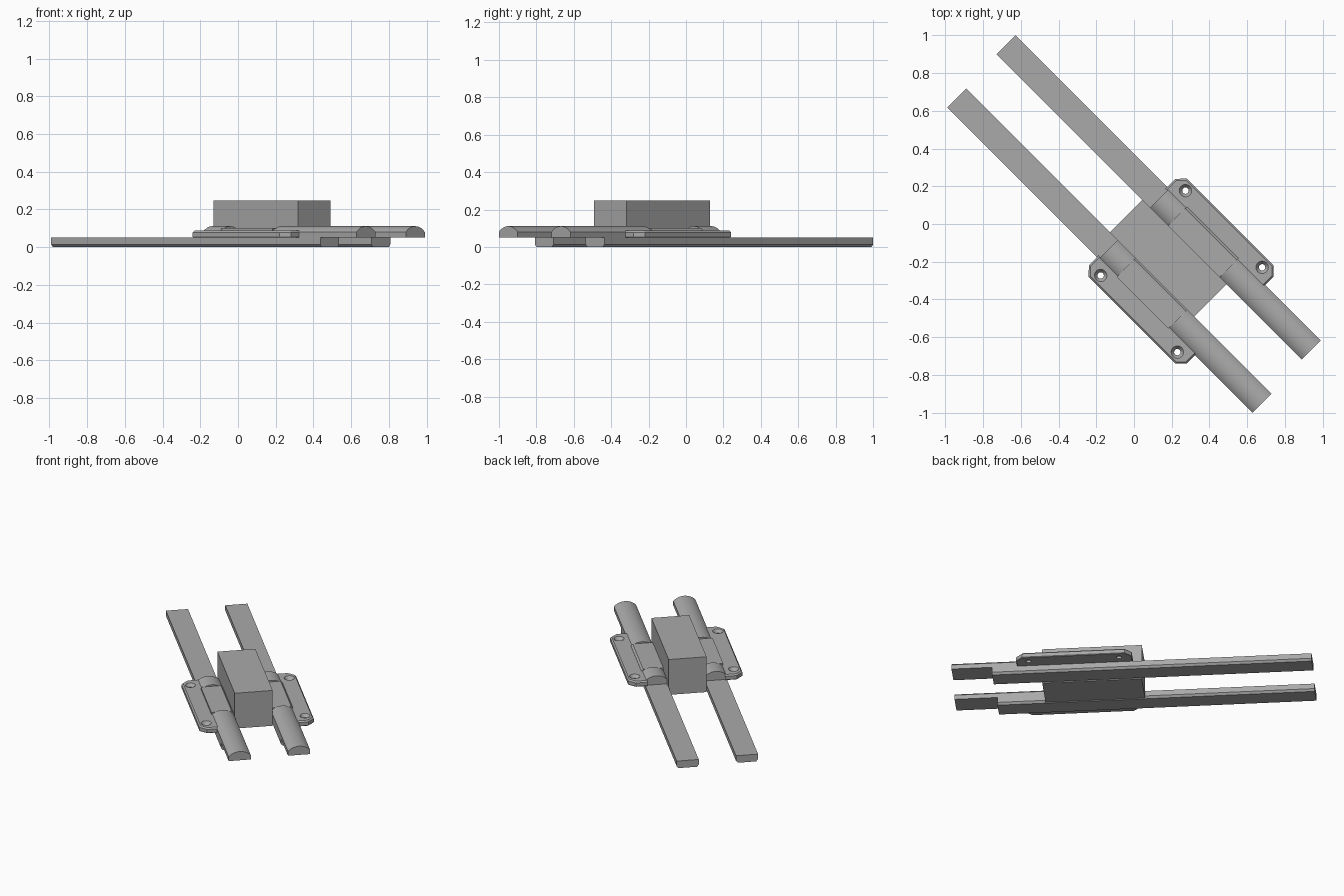
import bpy, bmesh, math

if "Cube" in bpy.data.objects:
    bpy.data.objects.remove(bpy.data.objects["Cube"])

grey = bpy.data.materials.new("mid_grey")
grey.diffuse_color = (0.4, 0.4, 0.4, 1)
grey.use_nodes = True
grey.node_tree.nodes["Principled BSDF"].inputs["Base Color"].default_value = grey.diffuse_color
TURN = -math.pi / 4  # the assembly lies diagonally; local x runs along the rails


def make(name, bm):
    bmesh.ops.recalc_face_normals(bm, faces=bm.faces)
    me = bpy.data.meshes.new(name)
    bm.to_mesh(me)
    bm.free()
    me.materials.append(grey)
    ob = bpy.data.objects.new(name, me)
    ob.rotation_euler.z = TURN
    bpy.context.collection.objects.link(ob)
    bpy.context.view_layer.objects.active = ob
    return ob


def loft(name, rings):
    """Closed solid through matching rings of points."""
    bm = bmesh.new()
    rows = [[bm.verts.new(p) for p in r] for r in rings]
    bm.faces.new(rows[0])
    bm.faces.new(rows[-1])
    for a, b in zip(rows, rows[1:]):
        for i in range(len(a)):
            j = (i + 1) % len(a)
            bm.faces.new((a[i], a[j], b[j], b[i]))
    return make(name, bm)


def bar(name, profile, u0, u1):
    return loft(name, [[(u, v, z) for v, z in profile] for u in (u0, u1)])


def cut_holes(ob, spots):
    # countersunk screw holes
    for x, y in spots:
        bm = bmesh.new()
        rows = []
        for r, z in ((0.017, 0.03), (0.017, 0.066), (0.034, 0.088), (0.034, 0.12)):
            rows.append([bm.verts.new((x + r * math.cos(a * math.pi / 8),
                                       y + r * math.sin(a * math.pi / 8), z)) for a in range(16)])
        bm.faces.new(rows[0])
        bm.faces.new(rows[-1])
        for a, b in zip(rows, rows[1:]):
            for i in range(16):
                j = (i + 1) % 16
                bm.faces.new((a[i], a[j], b[j], b[i]))
        cutter = make("hole_cutter", bm)
        cutter.hide_render = True
        bpy.context.view_layer.objects.active = ob
        mod = ob.modifiers.new("hole", "BOOLEAN")
        mod.operation, mod.object, mod.solver = "DIFFERENCE", cutter, "EXACT"
        bpy.ops.object.modifier_apply(modifier=mod.name)
        bpy.data.objects.remove(cutter)


# central block between the two rails
bar("center_block", [(-0.122, 0.0), (0.122, 0.0), (0.122, 0.247), (-0.122, 0.247)], -0.06, 0.573)

# arched cross-section of the upper rail
MID, HALF = 0.192, 0.071
arch = [(-HALF, 0.05), (HALF, 0.05)]
for i in range(13):
    a = math.radians(50 - 100 * i / 12)
    k = math.sin(a) / math.sin(math.radians(50))
    drop = (1 - math.cos(a)) / (1 - math.cos(math.radians(50)))
    arch.append((HALF * k, 0.111 - 0.031 * drop))

for side, s in (("right", 1), ("left", -1)):
    def place(profile):
        return [(s * MID + v, z) for v, z in profile]

    shift = 0.007 * s
    # long flat rail, tapered toward the bottom
    bar(side + "_lower_rail", place([(-0.059, 0.0), (0.059, 0.0), (HALF, 0.014),
                                     (HALF, 0.05), (-HALF, 0.05), (-HALF, 0.014)]),
        -1.145 - shift, 0.88)
    # arched rail and its short rear piece
    for part, u0, u1 in (("_front_arch", 0.52, 1.145 - shift), ("_rear_arch", 0.0, 0.135)):
        ob = bar(side + part, place(arch), u0, u1)
        bpy.ops.object.select_all(action="DESELECT")
        ob.select_set(True)
        bpy.ops.object.shade_smooth_by_angle(angle=math.radians(30))
    # flat cover between the arches
    bar(side + "_cover", place([(-HALF, 0.05), (HALF, 0.05), (HALF, 0.088),
                                (HALF - 0.012, 0.1), (-HALF, 0.1)]), 0.135, 0.52)

    # screw flange with clipped corners and a chamfered top edge
    def outline(d, z):
        return [(u, s * v, z) for u, v in (
            (-0.014 + d, 0.25), (-0.014 + d, 0.325 - d * 0.4), (0.028 + d * 0.4, 0.368 - d),
            (0.679 - d * 0.4, 0.368 - d), (0.721 - d, 0.325 - d * 0.4), (0.721 - d, 0.25))]
    flange = loft(side + "_flange", [outline(0.004, 0.05), outline(0, 0.054),
                                     outline(0, 0.078), outline(0.009, 0.087)])
    cut_holes(flange, [(0.068, s * 0.318), (0.643, s * 0.318)])
